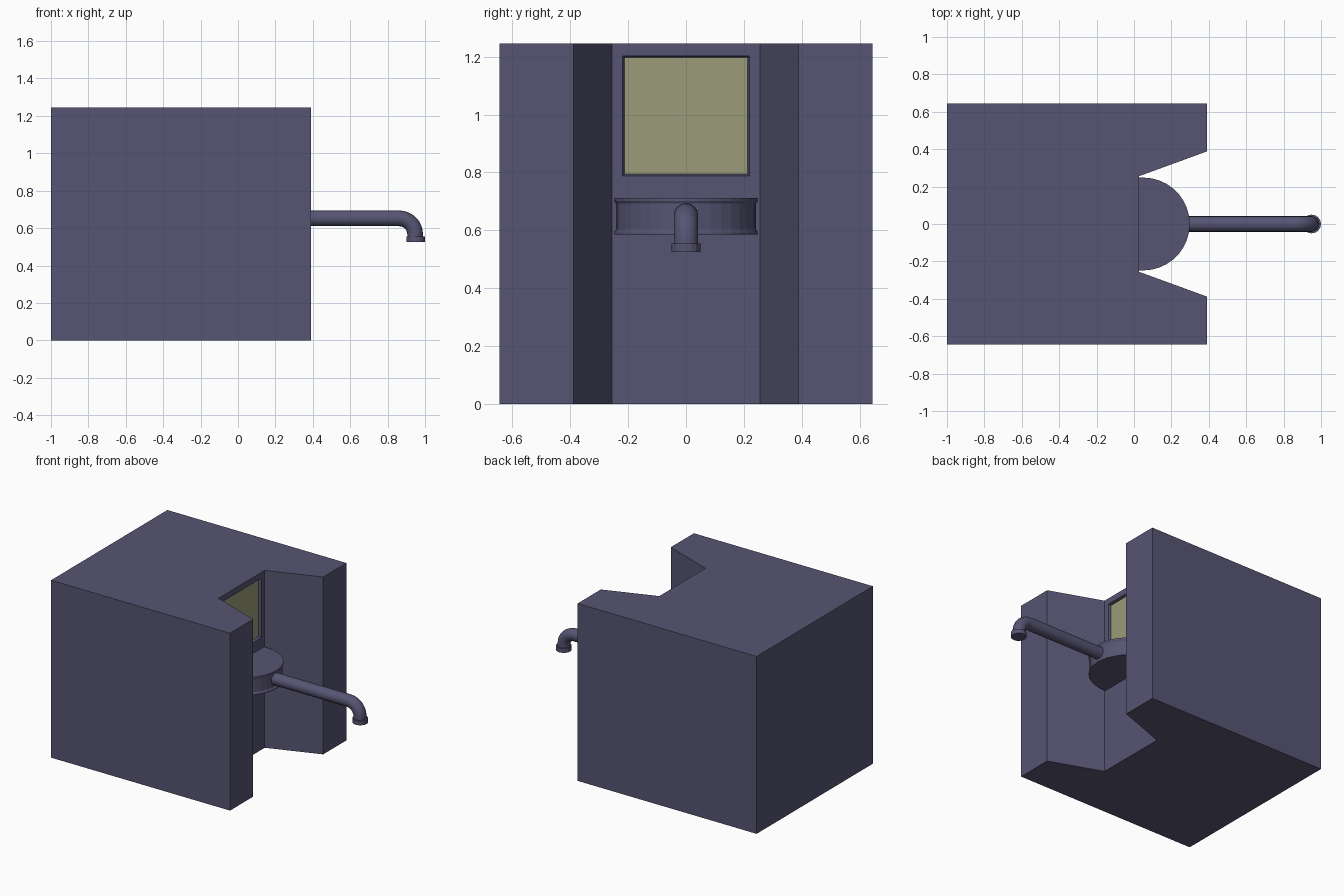
import bpy, bmesh, math
from mathutils import Vector

if "Cube" in bpy.data.objects:
    bpy.data.objects.remove(bpy.data.objects["Cube"], do_unlink=True)


def material(name, rgb):
    m = bpy.data.materials.new(name)
    m.use_nodes = True
    m.diffuse_color = (*rgb, 1)
    m.node_tree.nodes["Principled BSDF"].inputs["Base Color"].default_value = (*rgb, 1)
    return m


slate = material("slate purple", (0.095, 0.09, 0.17))
olive = material("pale olive", (0.33, 0.33, 0.19))


def finish(name, bm, mat):
    bmesh.ops.recalc_face_normals(bm, faces=bm.faces)
    mesh = bpy.data.meshes.new(name)
    bm.to_mesh(mesh)
    bm.free()
    mesh.materials.append(mat)
    ob = bpy.data.objects.new(name, mesh)
    bpy.context.collection.objects.link(ob)
    return ob


def loft(name, rings, mat):
    """Skin a list of equal-length closed rings and cap both ends."""
    bm = bmesh.new()
    loops = [[bm.verts.new(p) for p in ring] for ring in rings]
    for a, b in zip(loops, loops[1:]):
        for i in range(len(a)):
            j = (i + 1) % len(a)
            bm.faces.new((a[i], a[j], b[j], b[i]))
    bm.faces.new(loops[0])
    bm.faces.new(loops[-1])
    return finish(name, bm, mat)


# Notched block
half = [(-1, 0.645), (0.39, 0.645), (0.39, 0.388), (0.028, 0.256)]
outline = half + [(x, -y) for x, y in reversed(half)]
block = loft("block", [[(x, y, z) for x, y in outline] for z in (0, 1.245)], slate)


# Tapered window recess in the notch wall
def window_ring(x, margin):
    w, low, high = 0.222 - margin, 0.785 + margin, 1.206 - margin
    return [(x, -w, low), (x, w, low), (x, w, high), (x, -w, high)]


cutter = loft("window_cutter", [window_ring(0.008, 0.009), window_ring(0.028, 0.003),
                                window_ring(0.04, 0)], slate)
cutter.hide_render = True
cut = block.modifiers.new("window recess", "BOOLEAN")
cut.object = cutter
cut.operation = "DIFFERENCE"
cut.solver = "EXACT"
bpy.context.view_layer.objects.active = block
bpy.ops.object.modifier_apply(modifier=cut.name)
bpy.data.objects.remove(cutter, do_unlink=True)

# Glass pane
loft("window_pane", [window_ring(0.007, 0.009), window_ring(0.011, 0.009)], olive)


# Half-round drum with a thin rim above and below
def drum_ring(radius, z, steps=18):
    arc = [(0.05 + radius * math.sin(a), -radius * math.cos(a), z)
           for a in (math.pi * i / steps for i in range(steps + 1))]
    return [(0.02, -radius, z)] + arc + [(0.02, radius, z)]


loft("drum", [drum_ring(r, z) for r, z in
              ((0.248, 0.585), (0.248, 0.593), (0.242, 0.603),
               (0.242, 0.692), (0.248, 0.702), (0.248, 0.712))], slate)


# Spout pipe bending down at its end
def pipe_ring(centre, angle, radius, sides=16):
    side = Vector((0, 1, 0))
    up = Vector((math.sin(angle), 0, math.cos(angle)))
    return [Vector(centre) + radius * (math.cos(t) * side + math.sin(t) * up)
            for t in (2 * math.pi * i / sides for i in range(sides))]


bend = 0.085
rings = [pipe_ring((0.27, 0, 0.652), 0, 0.042)]
for i in range(9):
    a = math.pi / 2 * i / 8
    centre = (0.947 - bend + bend * math.sin(a), 0, 0.652 - bend + bend * math.cos(a))
    rings.append(pipe_ring(centre, a, 0.042))
rings.append(pipe_ring((0.947, 0, 0.54), math.pi / 2, 0.042))
pipe = loft("spout_pipe", rings, slate)

# Nozzle collar
loft("nozzle", [pipe_ring((0.95, 0, z), math.pi / 2, 0.05) for z in (0.525, 0.555)], slate)

# Soften the pipe while keeping its ends sharp
bpy.ops.object.select_all(action="DESELECT")
pipe.select_set(True)
bpy.context.view_layer.objects.active = pipe
bpy.ops.object.shade_smooth_by_angle(angle=math.radians(30))
